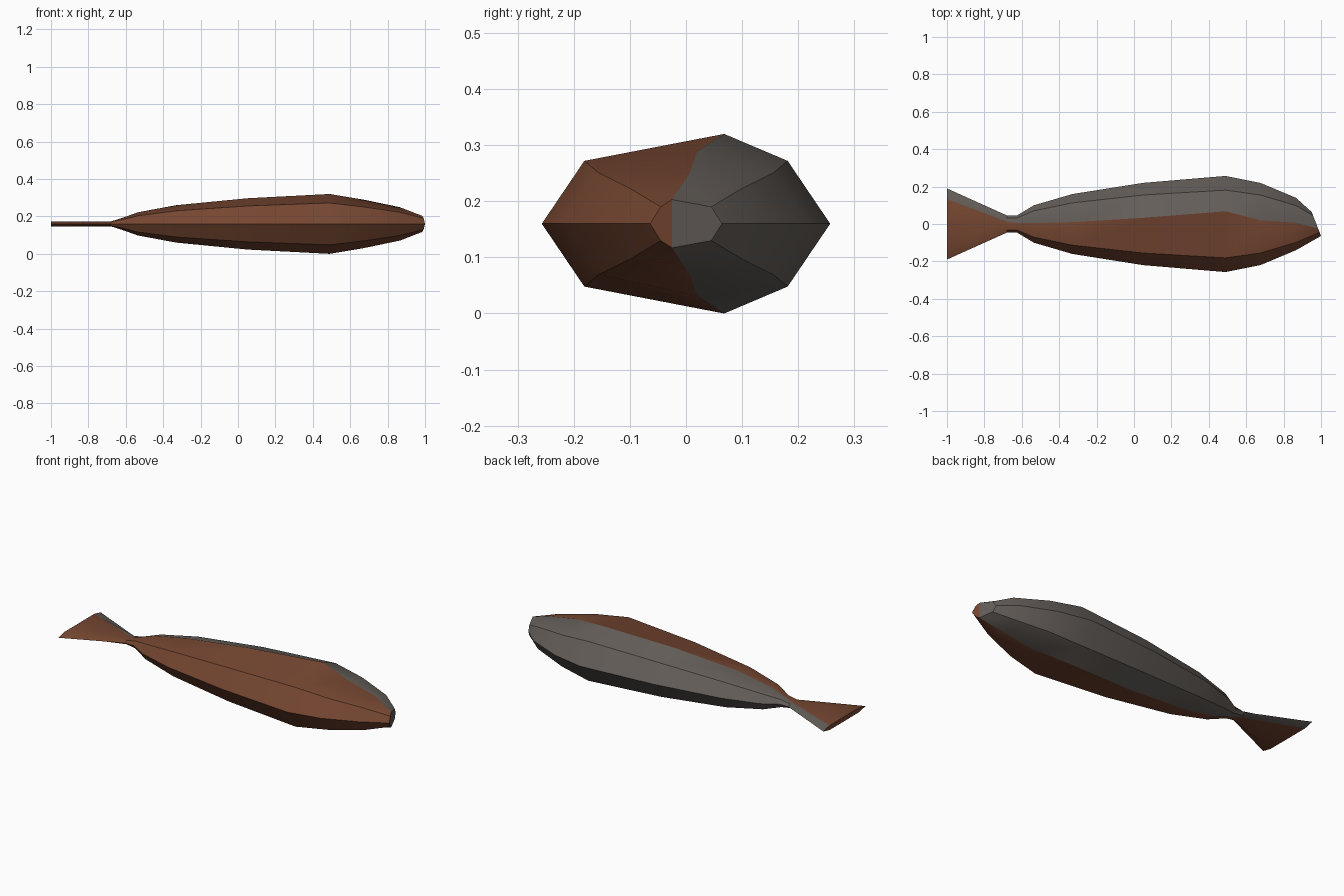
import bpy, bmesh, math

cube = bpy.data.objects.get("Cube")
if cube:
    bpy.data.objects.remove(cube, do_unlink=True)

MID = 0.16      # height of the centre plane
CORNER = 0.705  # corner position as a share of the half width


def material(name, colour):
    m = bpy.data.materials.new(name)
    m.use_nodes = True
    m.diffuse_color = (*colour, 1)
    m.node_tree.nodes["Principled BSDF"].inputs["Base Color"].default_value = (*colour, 1)
    return m


MATERIALS = [material("reddish_brown", (0.18, 0.062, 0.031)),
             material("warm_grey", (0.128, 0.112, 0.1))]


def ring(bm, x, half_w, half_h, ridge_y, corner_h=0.7, skew=0.0):
    """Eight-sided section, mirrored top to bottom, with an off-centre ridge."""
    c = CORNER * half_w
    upper = [(-c, corner_h * half_h), (ridge_y, half_h), (c, corner_h * half_h)]
    points = [(-half_w, 0), *upper, (half_w, 0)]
    points += [(y, -z) for y, z in reversed(upper)]
    return [bm.verts.new((x + skew * y, y, MID + z)) for y, z in points]


def loft(name, sections, cap_start=False, cap_end=False):
    bm = bmesh.new()
    rings = [ring(bm, *s) for s in sections]
    for a, b in zip(rings, rings[1:]):
        for k in range(8):
            n = (k + 1) % 8
            face = bm.faces.new((a[k], a[n], b[n], b[k]))
            face.material_index = 1 if 2 <= k <= 5 else 0
    if cap_start:
        bm.faces.new(rings[0])
    if cap_end:
        # The blunt nose is split along the ridge line into two colours
        r = rings[-1]
        bm.faces.new((r[0], r[1], r[2], r[6], r[7]))
        bm.faces.new(r[2:7]).material_index = 1
    bmesh.ops.remove_doubles(bm, verts=bm.verts, dist=0.0005)
    bmesh.ops.recalc_face_normals(bm, faces=bm.faces)
    mesh = bpy.data.meshes.new(name)
    bm.to_mesh(mesh)
    bm.free()
    for m in MATERIALS:
        mesh.materials.append(m)
    obj = bpy.data.objects.new(name, mesh)
    bpy.context.collection.objects.link(obj)
    bpy.ops.object.select_all(action="DESELECT")
    obj.select_set(True)
    bpy.context.view_layer.objects.active = obj
    bpy.ops.object.shade_smooth_by_angle(angle=math.radians(30))
    return obj


# Section: x, half width, half height, ridge y, corner height, skew
neck = (-0.68, 0.046, 0.013, 0.012, 0.9)

# Flat flared tail
loft("tail_fin", [(-1.0, 0.19, 0.013, CORNER * 0.19, 1.0), neck], cap_start=True)

# Tapered body with a slanted nose
loft("body", [
    neck,
    (-0.625, 0.046, 0.03, 0.005),
    (-0.535, 0.1, 0.062, 0.005),
    (-0.33, 0.16, 0.1, 0.01),
    (0.05, 0.22, 0.137, 0.033),
    (0.49, 0.257, 0.16, 0.068),
    (0.675, 0.22, 0.129, 0.02),
    (0.866, 0.14, 0.089, 0.006),
    (0.975, 0.064, 0.043, -0.025, 0.7, -0.39),
], cap_end=True)
